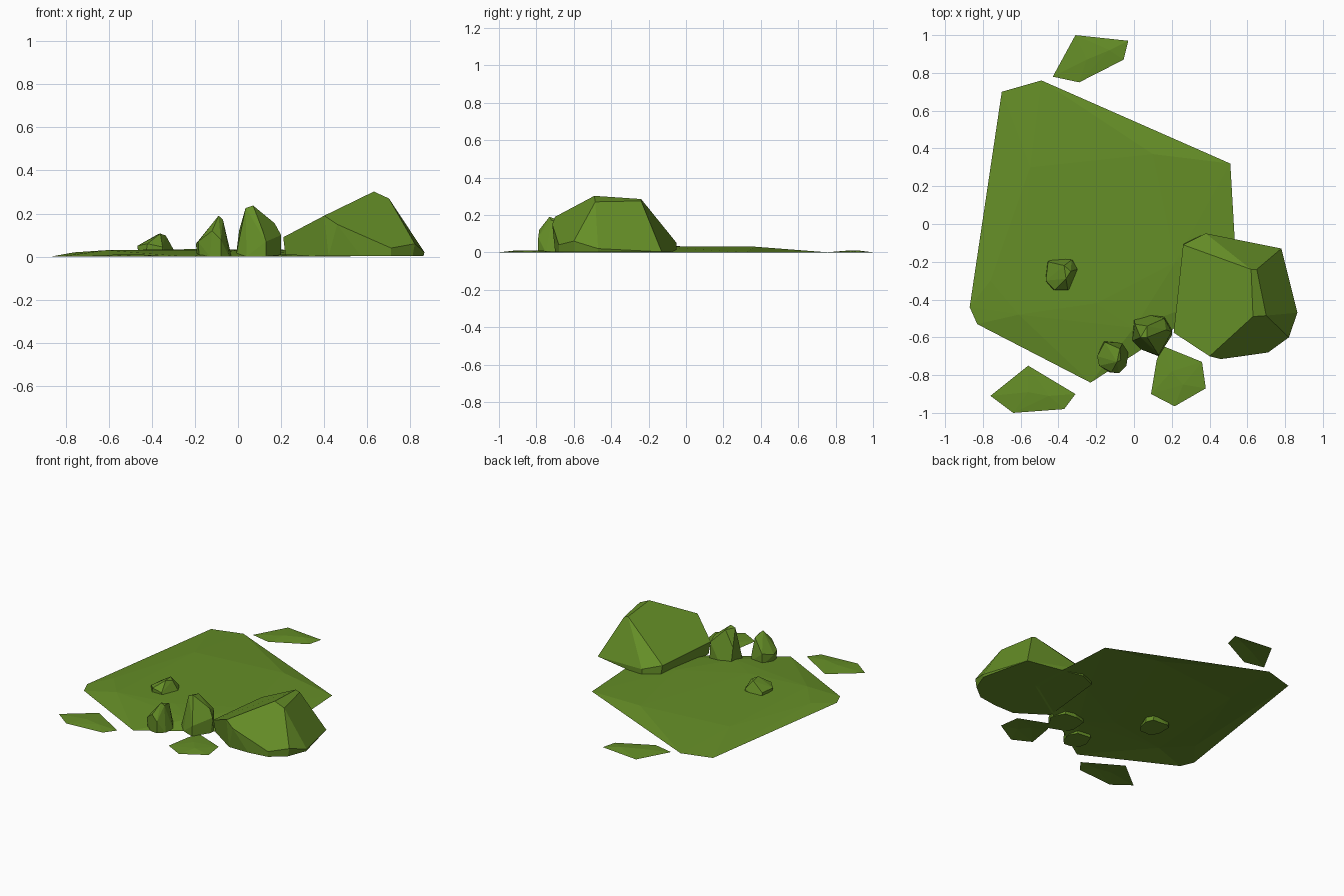
import bpy, bmesh

mat = bpy.data.materials.new("moss_green")
mat.diffuse_color = (0.13, 0.27, 0.02, 1)


def hull(name, base, upper, open_bottom=False, base_z=0.0):
    """Faceted form: flat base outline (x, y) wrapped with upper corners (x, y, z)."""
    bm = bmesh.new()
    for x, y in base:
        bm.verts.new((x, y, base_z))
    for p in upper:
        bm.verts.new(p)
    res = bmesh.ops.convex_hull(bm, input=bm.verts[:])
    loose = {v for v in res["geom_interior"] + res["geom_unused"]
             if isinstance(v, bmesh.types.BMVert) and v.is_valid}
    bmesh.ops.delete(bm, geom=list(loose), context='VERTS')
    bmesh.ops.recalc_face_normals(bm, faces=bm.faces[:])
    if open_bottom:
        down = [f for f in bm.faces if f.normal.z < -0.9]
        bmesh.ops.delete(bm, geom=down, context='FACES')
    else:
        # merge nearly coplanar triangles into broad stone facets
        bmesh.ops.dissolve_limit(bm, angle_limit=0.12, verts=bm.verts[:], edges=bm.edges[:])
    me = bpy.data.meshes.new(name)
    bm.to_mesh(me)
    bm.free()
    me.materials.append(mat)
    ob = bpy.data.objects.new(name, me)
    bpy.context.collection.objects.link(ob)
    return ob


# Large, gently domed ground sheet
hull("ground_patch",
     [(-.70, .70), (-.49, .76), (.51, .32), (.54, -.20), (.54, -.34),
      (-.23, -.84), (-.83, -.53), (-.87, -.44)],
     [(-.76, -.30, .02), (-.61, -.48, .03), (-.20, -.42, .035), (-.55, .30, .03),
      (.10, .37, .03), (.22, -.20, .032), (0, -.55, .03)], True)

# Three small outlying patches
hull("back_patch",
     [(-.43, .78), (-.31, 1.0), (-.03, .97), (-.055, .87), (-.29, .75)],
     [(-.25, .87, .01), (-.13, .92, .01)], True)
hull("front_left_patch",
     [(-.76, -.91), (-.56, -.75), (-.31, -.90), (-.37, -.98), (-.64, -1.0)],
     [(-.56, -.89, .01), (-.45, -.91, .01)], True)
hull("front_right_patch",
     [(.15, -.645), (.36, -.73), (.38, -.87), (.215, -.965), (.09, -.90), (.12, -.72)],
     [(.20, -.78, .01), (.26, -.85, .01)], True)

# Large boulder
hull("boulder",
     [(.22, -.565), (.42, -.70), (.57, -.70), (.71, -.68), (.81, -.60),
      (.86, -.47), (.78, -.13), (.38, -.05), (.27, -.10)],
     [(.21, -.575, .09), (.26, -.11, .085), (.38, -.05, .05), (.40, -.70, .19),
      (.46, -.715, .15), (.71, -.68, .04), (.82, -.60, .06), (.865, -.47, .02),
      (.62, -.24, .285), (.65, -.24, .275), (.63, -.49, .302), (.70, -.485, .27)],
     base_z=.003)

# Small stones
hull("tall_stone",
     [(-.01, -.62), (0, -.50), (.07, -.48), (.16, -.49), (.20, -.56), (.20, -.59),
      (.13, -.70), (.04, -.665)],
     [(.035, -.60, .225), (.07, -.60, .237), (.07, -.54, .225), (.005, -.53, .12),
      (.16, -.50, .13), (.17, -.56, .155), (.20, -.57, .10), (.13, -.695, .07),
      (.115, -.67, .12)])
hull("pointed_stone",
     [(-.19, -.70), (-.18, -.75), (-.13, -.785), (-.08, -.79), (-.04, -.75),
      (-.03, -.68), (-.06, -.63), (-.16, -.62)],
     [(-.195, -.70, .06), (-.185, -.75, .07), (-.155, -.625, .08), (-.09, -.73, .19),
      (-.07, -.72, .172), (-.075, -.66, .165), (-.12, -.785, .12), (-.08, -.79, .08)])
hull("low_stone",
     [(-.46, -.20), (-.43, -.18), (-.32, -.19), (-.30, -.24), (-.32, -.32),
      (-.35, -.35), (-.43, -.35), (-.46, -.30)],
     [(-.467, -.30, .05), (-.455, -.20, .05), (-.37, -.22, .105), (-.36, -.29, .107),
      (-.335, -.25, .098), (-.30, -.24, .035), (-.42, -.35, .06), (-.35, -.35, .045),
      (-.33, -.19, .05)])
